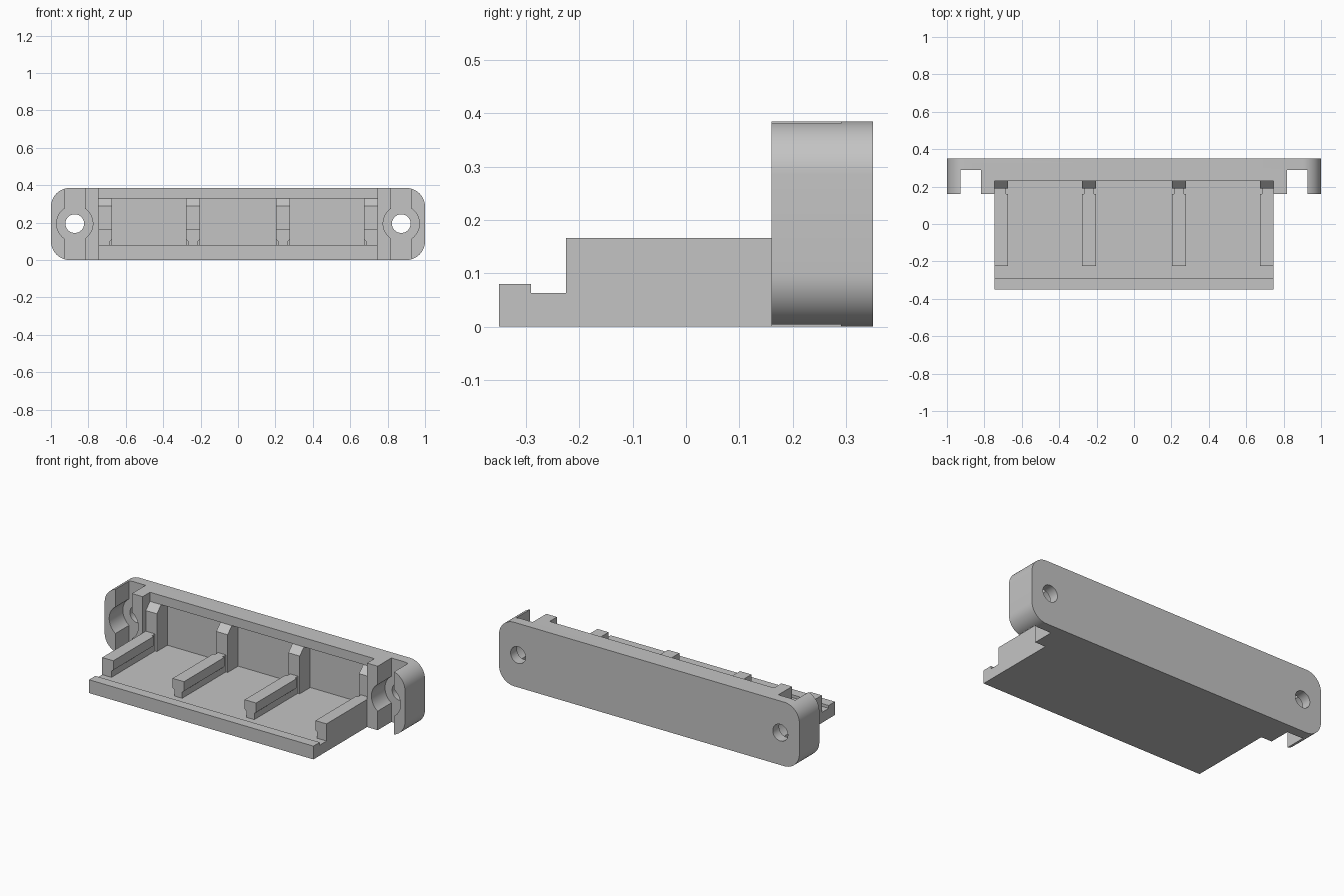
import bpy, bmesh, math
from mathutils import Vector

if "Cube" in bpy.data.objects:
    bpy.data.objects.remove(bpy.data.objects["Cube"], do_unlink=True)

grey = bpy.data.materials.new("plain grey")
grey.use_nodes = True
COLOUR = (0.55, 0.55, 0.55, 1)
grey.diffuse_color = COLOUR
grey.node_tree.nodes["Principled BSDF"].inputs["Base Color"].default_value = COLOUR

HALF, FLOOR, HEIGHT = 0.747, 0.063, 0.385


def prism(name, profile, axis, start, end):
    """Extrude an (x, z) profile along y, or a (y, z) profile along x."""
    def place(u, v):
        return (u, start, v) if axis == "y" else (start, u, v)
    bm = bmesh.new()
    face = bm.faces.new([bm.verts.new(place(u, v)) for u, v in profile])
    move = Vector((0, end - start, 0) if axis == "y" else (end - start, 0, 0))
    new = bmesh.ops.extrude_face_region(bm, geom=[face])["geom"]
    bmesh.ops.translate(bm, vec=move, verts=[g for g in new if isinstance(g, bmesh.types.BMVert)])
    bmesh.ops.recalc_face_normals(bm, faces=bm.faces[:])
    mesh = bpy.data.meshes.new(name)
    bm.to_mesh(mesh)
    bm.free()
    mesh.materials.append(grey)
    obj = bpy.data.objects.new(name, mesh)
    bpy.context.collection.objects.link(obj)
    return obj


def rect(u0, u1, v0, v1):
    return [(u0, v0), (u1, v0), (u1, v1), (u0, v1)]


def arc(cx, cz, r, a0, a1, n):
    return [(cx + r * math.cos(math.radians(a0 + (a1 - a0) * i / n)),
             cz + r * math.sin(math.radians(a0 + (a1 - a0) * i / n))) for i in range(n + 1)]


def circle(cx, cz, r):
    return arc(cx, cz, r, 0, 360, 48)[:-1]


# Rounded mounting panel
R = 0.1
outline = []
for cx, cz, a in ((1 - R, HEIGHT - R, 0), (R - 1, HEIGHT - R, 90), (R - 1, R, 180), (1 - R, R, 270)):
    outline += arc(cx, cz, R, a, a + 90, 12)
panel = prism("mounting_panel", outline, "y", 0.16, 0.35)

# Cutters: tray opening, back recess, screw slots, round pockets and holes
cutters = [
    prism("opening_cutter", rect(-HALF, HALF, FLOOR, 0.6), "y", 0.05, 0.23),
    prism("recess_cutter", rect(-HALF, HALF, FLOOR, 0.33), "y", 0.1, 0.29),
]
for s in (-1, 1):
    cx, cz = s * 0.873, HEIGHT / 2 + 0.002
    cutters += [
        prism("slot_cutter", rect(cx - 0.055, cx + 0.055, -0.1, 0.6), "y", 0.05, 0.29),
        prism("pocket_cutter", circle(cx, cz, 0.097), "y", 0.04, 0.29),
        prism("hole_cutter", circle(cx, cz, 0.05), "y", 0.03, 0.5),
    ]
for cutter in cutters:
    cutter.hide_render = True
    mod = panel.modifiers.new(cutter.name, "BOOLEAN")
    mod.operation, mod.solver, mod.object = "DIFFERENCE", "EXACT", cutter
bpy.context.view_layer.update()
graph = bpy.context.evaluated_depsgraph_get()
cut_mesh = bpy.data.meshes.new_from_object(panel.evaluated_get(graph))
panel.modifiers.clear()
panel.data = cut_mesh
for cutter in cutters:
    bpy.data.objects.remove(cutter, do_unlink=True)

# Tray floor with raised front lip
prism("tray_floor", [(-0.35, 0), (0.16, 0), (0.16, FLOOR), (-0.29, FLOOR),
                     (-0.29, 0.08), (-0.35, 0.08)], "x", -HALF, HALF)

# Ribs with a narrower foot, each ending in a chamfered post
for side, cx in (("right_outer", -0.711), ("right_inner", -0.24),
                 ("left_inner", 0.24), ("left_outer", 0.711)):
    x0, x1 = max(cx - 0.038, -HALF), min(cx + 0.038, HALF)
    f0 = x0 if x0 == -HALF else x0 + 0.012
    f1 = x1 if x1 == HALF else x1 - 0.012
    top = 0.166
    prism(side + "_rib", [(f0, FLOOR), (f1, FLOOR), (f1, 0.1), (x1, 0.11), (x1, top),
                          (x0, top), (x0, 0.11), (f0, 0.1)], "y", -0.225, 0.16)
    prism(side + "_rib_neck", rect(f0, f1, FLOOR, top), "y", 0.16, 0.19)
    prism(side + "_post", [(0.19, FLOOR), (0.29, FLOOR), (0.29, 0.33),
                           (0.23, 0.33), (0.19, 0.29)], "x", x0, x1)

# Smooth the rounded corners and bores, keep edges sharp
bpy.ops.object.select_all(action="DESELECT")
panel.select_set(True)
bpy.context.view_layer.objects.active = panel
bpy.ops.object.shade_smooth_by_angle(angle=math.radians(30))
